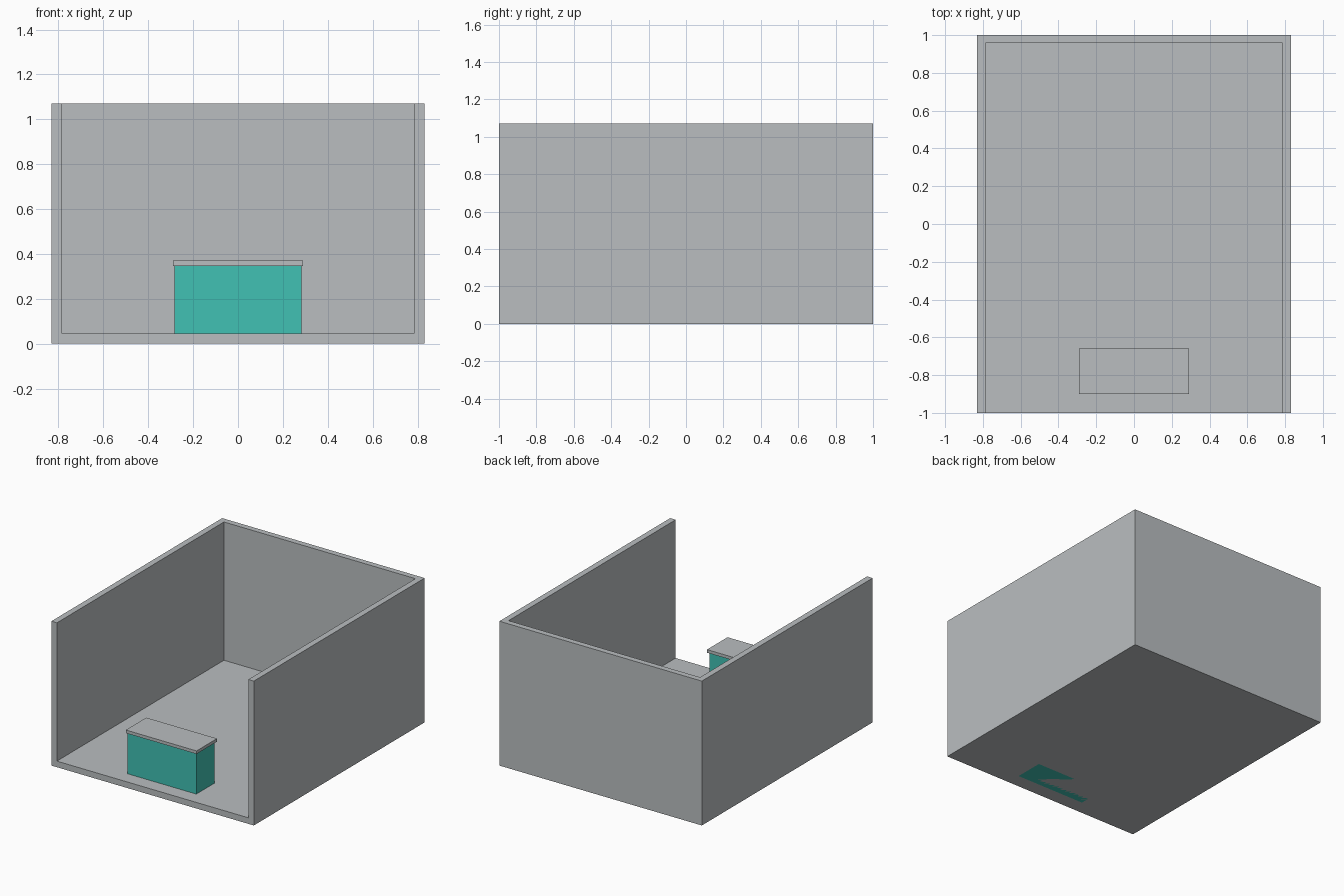
import bpy

if "Cube" in bpy.data.objects:
    bpy.data.objects.remove(bpy.data.objects["Cube"])


def material(name, srgb):
    m = bpy.data.materials.new(name)
    lin = [((c / 255 + 0.055) / 1.055) ** 2.4 for c in srgb]
    m.diffuse_color = (*lin, 1.0)
    m.use_nodes = True
    m.node_tree.nodes["Principled BSDF"].inputs["Base Color"].default_value = m.diffuse_color
    return m


def box(name, mat, x, y, z):
    """Box given by its (min, max) range on each axis."""
    bpy.ops.mesh.primitive_cube_add(size=1)
    ob = bpy.context.object
    ob.name = name
    for i, (lo, hi) in enumerate((x, y, z)):
        for v in ob.data.vertices:
            v.co[i] = lo if v.co[i] < 0 else hi
    ob.data.materials.append(mat)
    return ob


grey = material("light grey", (186, 190, 192))
teal = material("teal", (65, 193, 179))

W, D, H = 0.83, 1.0, 1.07      # half width, half depth, height
IN_X, IN_Y, FLOOR = 0.785, 0.957, 0.045

# Room shell: one U-shaped wall profile on a floor slab, open at the front
outline = [(-W, -D), (W, -D), (W, D), (-W, D)]
inner = [(-IN_X, -D), (IN_X, -D), (IN_X, IN_Y), (-IN_X, IN_Y)]
o, i = outline, inner
verts = [(x, y, z) for ring, z in ((o, 0), (o, H), (i, FLOOR), (i, H)) for x, y in ring]
faces = [
    (3, 2, 1, 0),                                   # underside
    (1, 2, 6, 5), (2, 3, 7, 6), (3, 0, 4, 7),       # outer walls
    (8, 9, 10, 11),                                 # floor
    (9, 13, 14, 10), (10, 14, 15, 11), (11, 15, 12, 8),  # inner walls
    (5, 6, 14, 13), (6, 7, 15, 14), (7, 4, 12, 15),  # wall tops
    (0, 1, 5, 13, 9, 8, 12, 4),                     # front rim
]
mesh = bpy.data.meshes.new("room_shell")
mesh.from_pydata(verts, [], faces)
mesh.materials.append(grey)
bpy.context.collection.objects.link(bpy.data.objects.new("room_shell", mesh))

# Reception counter with a slightly overhanging top
box("counter_body", teal, (-0.283, 0.283), (-0.892, -0.677), (0.0, 0.347))
box("counter_top", grey, (-0.29, 0.29), (-0.90, -0.66), (0.347, 0.37))
